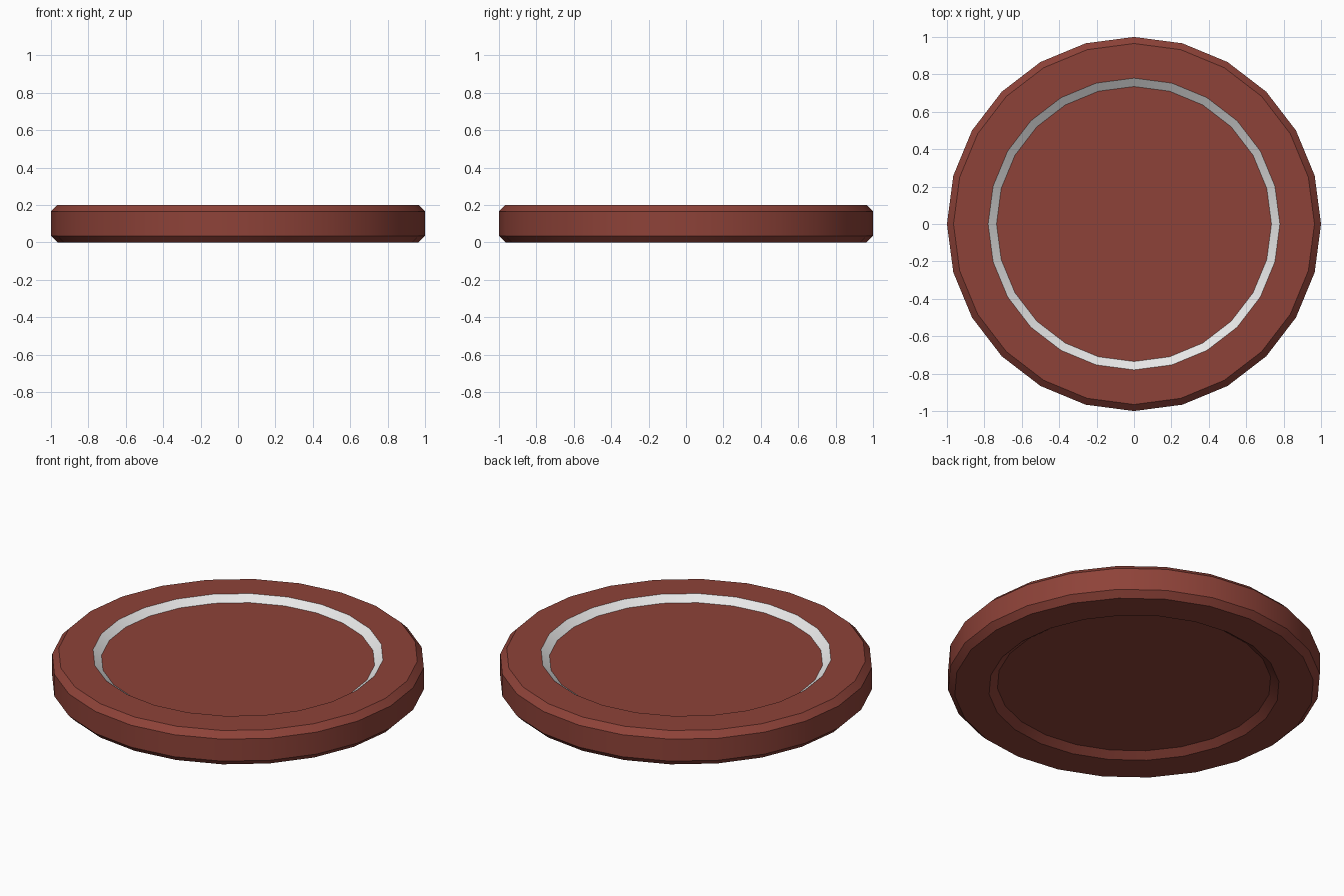
import bpy, bmesh
from math import cos, sin, tau

cube = bpy.data.objects.get("Cube")
if cube:
    bpy.data.objects.remove(cube)

SIDES = 24


def make_material(name, rgb):
    mat = bpy.data.materials.new(name)
    mat.use_nodes = True
    mat.diffuse_color = (*rgb, 1)
    mat.node_tree.nodes["Principled BSDF"].inputs["Base Color"].default_value = (*rgb, 1)
    return mat


red = make_material("dark_red", (0.27, 0.055, 0.04))
white = make_material("white", (0.8, 0.8, 0.8))

# Half profile (radius, height) of the disc, from the bottom recess up to the top one
bottom = [(0.735, 0.033), (0.78, 0), (0.965, 0), (1, 0.035)]
profile = bottom + [(r, 0.2 - z) for r, z in reversed(bottom)]

# Revolve the profile into a chamfered disc with a recess on both sides
bm = bmesh.new()
rings = [[bm.verts.new((r * cos(tau * i / SIDES), r * sin(tau * i / SIDES), z))
          for i in range(SIDES)] for r, z in profile]
for k in range(len(rings) - 1):
    low, high = rings[k], rings[k + 1]
    for i in range(SIDES):
        j = (i + 1) % SIDES
        face = bm.faces.new((low[i], low[j], high[j], high[i]))
        # The sloped wall of the top recess is the white ring
        face.material_index = int(k == len(rings) - 2)

# Flat floors of the recesses
bm.faces.new(rings[0][::-1])
bm.faces.new(rings[-1])
bmesh.ops.recalc_face_normals(bm, faces=bm.faces)

mesh = bpy.data.meshes.new("disc")
bm.to_mesh(mesh)
bm.free()
mesh.materials.append(red)
mesh.materials.append(white)
disc = bpy.data.objects.new("disc", mesh)
bpy.context.collection.objects.link(disc)

# Smooth around the rim, sharp at the chamfers
bpy.ops.object.select_all(action='DESELECT')
disc.select_set(True)
bpy.context.view_layer.objects.active = disc
bpy.ops.object.shade_smooth_by_angle(angle=tau / 12)
